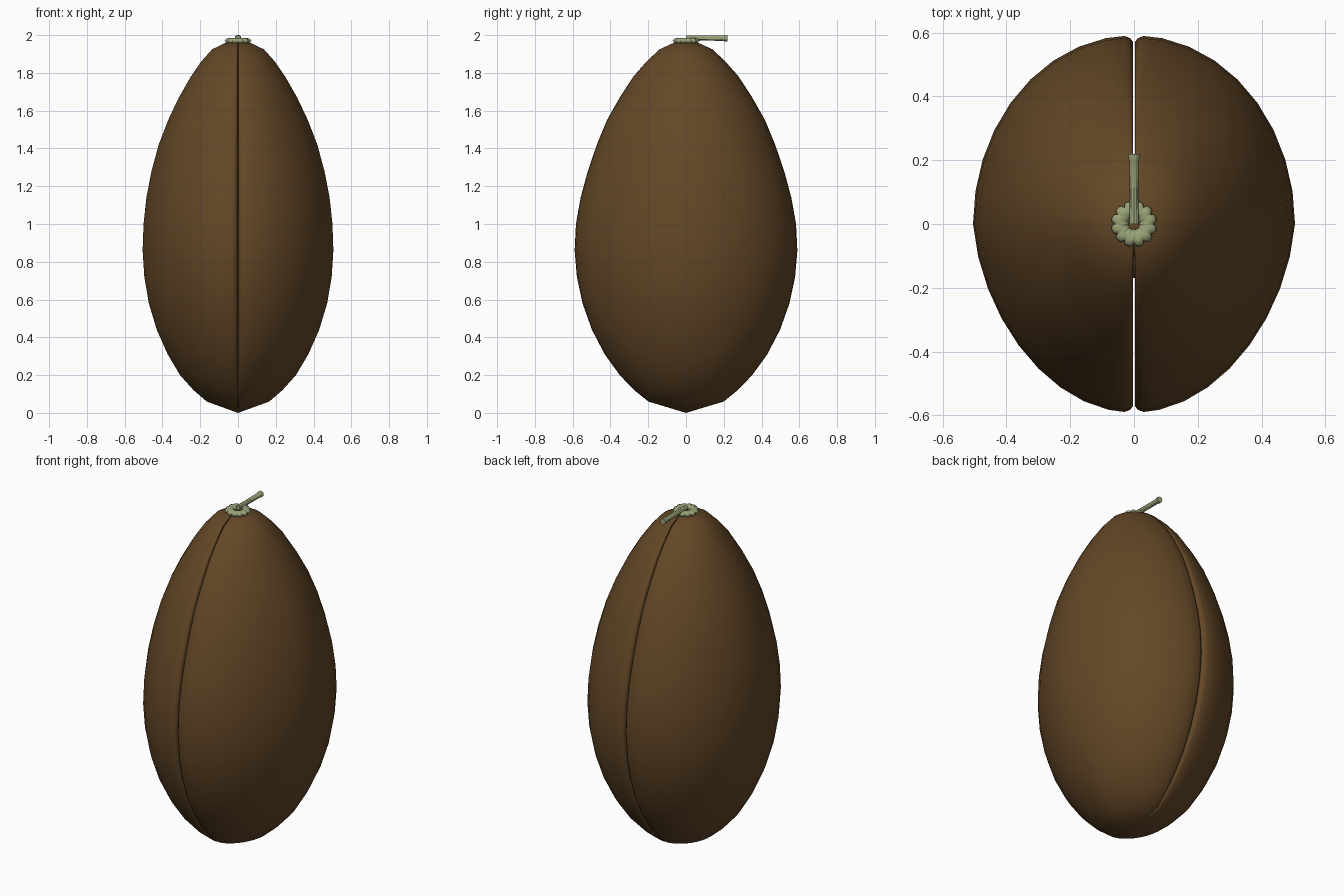
import bpy, bmesh
from math import sin, cos, pi, radians
from mathutils import Matrix, Vector

cube = bpy.data.objects.get("Cube")
if cube:
    bpy.data.objects.remove(cube, do_unlink=True)


def make_material(name, color):
    mat = bpy.data.materials.new(name)
    mat.use_nodes = True
    mat.diffuse_color = (*color, 1)
    mat.node_tree.nodes["Principled BSDF"].inputs["Base Color"].default_value = (*color, 1)
    return mat


def make_object(name, bm, mat):
    bmesh.ops.recalc_face_normals(bm, faces=bm.faces)
    mesh = bpy.data.meshes.new(name)
    bm.to_mesh(mesh)
    bm.free()
    mesh.materials.append(mat)
    mesh.shade_smooth()
    obj = bpy.data.objects.new(name, mesh)
    bpy.context.collection.objects.link(obj)
    return obj


def bridge(bm, a, b, closed):
    n = len(a)
    for i in range(n if closed else n - 1):
        j = (i + 1) % n
        bm.faces.new((a[i], a[j], b[j], b[i]))


def lobed_lathe(bm, profile, lobes, per_lobe, depth):
    """Spin (radius, height) points round z with rounded ribs."""
    n = lobes * per_lobe
    rings = []
    for r, z in profile:
        ring = []
        for i in range(n):
            rib = 1 - depth * (1 - abs(sin(pi * i / per_lobe))) ** 2
            a = 2 * pi * i / n
            ring.append(bm.verts.new((r * rib * cos(a), r * rib * sin(a), z)))
        rings.append(ring)
    for a, b in zip(rings, rings[1:]):
        bridge(bm, a, b, True)
    return rings


brown = make_material("husk brown", (0.125, 0.063, 0.02))
green = make_material("stalk green", (0.32, 0.37, 0.19))

# Husk profile: height, half width, half depth
PROFILE = [
    (0.06, 0.165, 0.2), (0.12, 0.235, 0.275), (0.2, 0.307, 0.352),
    (0.31, 0.372, 0.432), (0.44, 0.43, 0.5), (0.58, 0.472, 0.55),
    (0.72, 0.496, 0.58), (0.86, 0.505, 0.592), (1.0, 0.5, 0.585),
    (1.14, 0.485, 0.56), (1.28, 0.458, 0.522), (1.42, 0.42, 0.474),
    (1.55, 0.37, 0.42), (1.67, 0.313, 0.352), (1.78, 0.25, 0.28),
    (1.86, 0.195, 0.21), (1.925, 0.137, 0.14), (1.957, 0.07, 0.07),
]
GROOVE = 0.003


def half_section(rx, ry):
    """Half outline from the front groove floor round to the back one."""
    floor = min(0.17, 0.85 * ry)
    size = rx / 0.505
    lip = [(GROOVE, 0.965), (0.012 * size, 0.985), (0.03 * size, 0.996)]
    pts = [(0, -floor), (GROOVE, -floor)] + [(x, -ry * k) for x, k in lip]
    steps = 18
    for i in range(1, steps):
        a = radians(-90 + 180 * i / steps)
        taper = 1 + 0.1 * min(sin(a), 0)
        pts.append((rx * cos(a) * taper, ry * sin(a)))
    pts += [(x, ry * k) for x, k in reversed(lip)]
    return pts + [(GROOVE, floor), (0, floor)]


# Grooved husk, one half mirrored across the seam
bm = bmesh.new()
rings = [[bm.verts.new((x, y, z)) for x, y in half_section(rx, ry)] for z, rx, ry in PROFILE]
for a, b in zip(rings, rings[1:]):
    bridge(bm, a, b, False)
for ring, z in ((rings[0], 0), (rings[-1], 1.966)):
    tip = bm.verts.new((0, 0, z))
    for a, b in zip(ring, ring[1:]):
        bm.faces.new((a, b, tip))
bmesh.ops.recalc_face_normals(bm, faces=bm.faces)
other = bmesh.ops.duplicate(bm, geom=bm.verts[:] + bm.edges[:] + bm.faces[:])["geom"]
for v in other:
    if isinstance(v, bmesh.types.BMVert):
        v.co.x = -v.co.x
bmesh.ops.remove_doubles(bm, verts=bm.verts, dist=0.0005)
make_object("husk", bm, brown)

# Ribbed collar with an open centre
bm = bmesh.new()
collar = [(0.02, 1.957), (0.018, 1.97), (0.032, 1.982), (0.05, 1.985),
          (0.065, 1.98), (0.072, 1.97), (0.064, 1.958)]
rings = lobed_lathe(bm, collar, 12, 6, 0.16)
bridge(bm, rings[-1], rings[0], True)
make_object("collar", bm, green)

# Stalk lying back from the collar, with a flared cut end
bm = bmesh.new()
stalk = [(0.015, 0), (0.014, 0.1), (0.0145, 0.195), (0.0175, 0.203), (0.0175, 0.219)]
rings = lobed_lathe(bm, stalk, 8, 4, 0.12)
bm.faces.new(rings[0])
bm.faces.new(rings[-1])
bm.transform(Matrix.Translation(Vector((0, 0, 1.984))) @ Matrix.Rotation(radians(-90), 4, 'X'))
obj = make_object("stalk", bm, green)
for o in bpy.context.selected_objects:
    o.select_set(False)
obj.select_set(True)
bpy.context.view_layer.objects.active = obj
bpy.ops.object.shade_smooth_by_angle(angle=radians(50))
